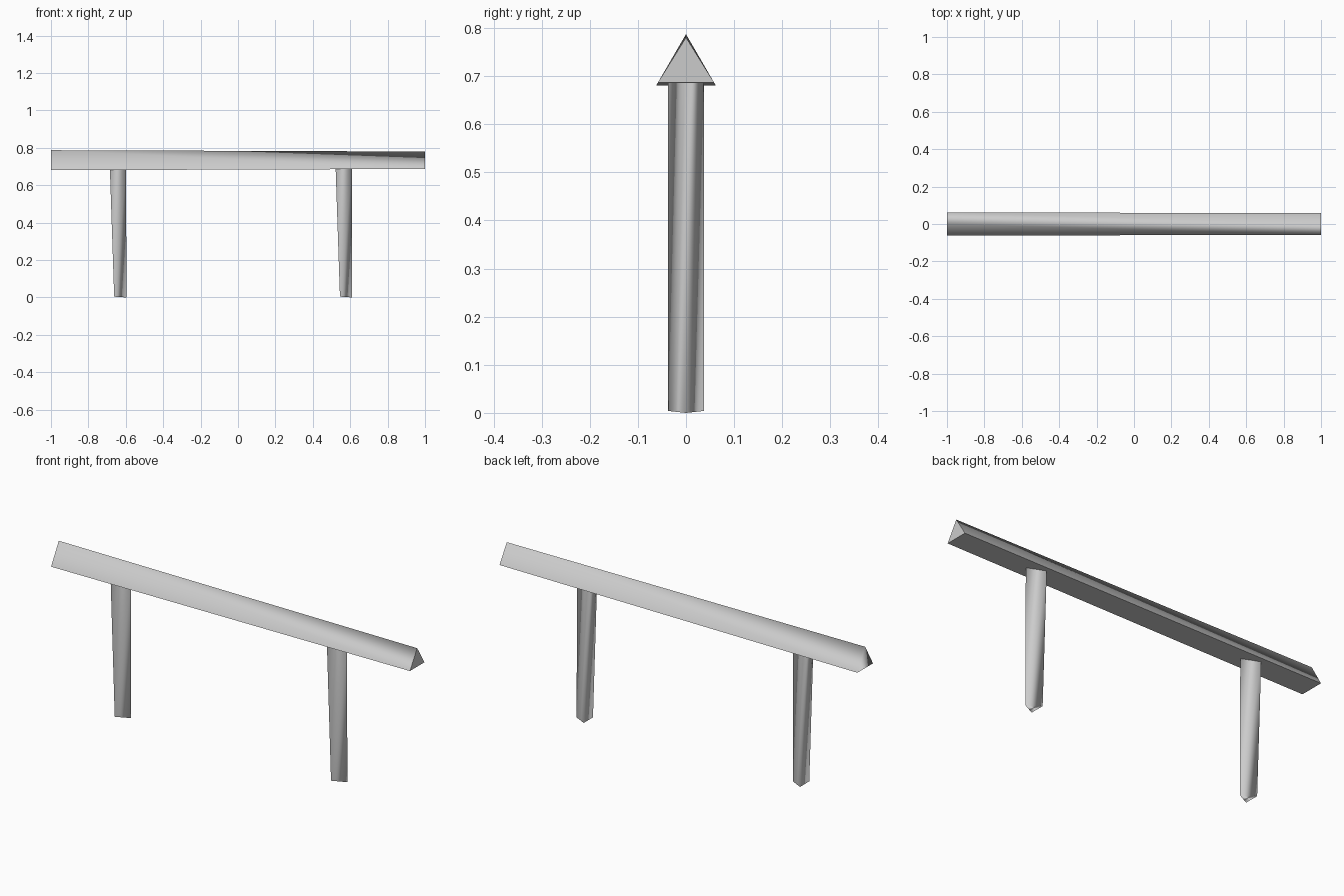
import bpy
import bmesh

cube = bpy.data.objects.get("Cube")
if cube:
    bpy.data.objects.remove(cube, do_unlink=True)

# One plain grey for everything
grey = bpy.data.materials.new("plain_grey")
grey.use_nodes = True
colour = (0.6, 0.6, 0.6, 1)
grey.diffuse_color = colour
grey.node_tree.nodes["Principled BSDF"].inputs["Base Color"].default_value = colour


def prism(name, start, end, sharp_base=False, sharp_end=False):
    """Three-sided prism; each ring is (ridge, front corner, back corner)."""
    bm = bmesh.new()
    ridge_a, front_a, back_a = [bm.verts.new(p) for p in start]
    ridge_b, front_b, back_b = [bm.verts.new(p) for p in end]
    # Two sloping sides, split along chosen diagonals
    bm.faces.new((ridge_a, front_a, front_b))
    bm.faces.new((ridge_a, front_b, ridge_b))
    bm.faces.new((ridge_b, back_b, back_a))
    bm.faces.new((ridge_b, back_a, ridge_a))
    # Base side and two end caps
    base = [bm.faces.new((front_a, back_a, back_b)),
            bm.faces.new((front_a, back_b, front_b))]
    bm.faces.new((ridge_a, back_a, front_a))
    cap = bm.faces.new((ridge_b, front_b, back_b))
    bmesh.ops.recalc_face_normals(bm, faces=bm.faces[:])
    for face in bm.faces:
        face.smooth = True
    for face in (base if sharp_base else []) + ([cap] if sharp_end else []):
        for edge in face.edges:
            if not all(f in base for f in edge.link_faces):
                edge.smooth = False

    mesh = bpy.data.meshes.new(name)
    bm.to_mesh(mesh)
    bm.free()
    mesh.materials.append(grey)
    obj = bpy.data.objects.new(name, mesh)
    bpy.context.collection.objects.link(obj)
    # Soft shading across the ridge, following the larger faces
    soft = obj.modifiers.new("soft_ridge", "WEIGHTED_NORMAL")
    soft.mode = "FACE_AREA"
    soft.keep_sharp = True
    return obj


def beam_ring(x, half_width, bottom, top):
    return [(x, 0, top), (x, -half_width, bottom), (x, half_width, bottom)]


def leg_ring(ridge_x, ridge_z, base_x, base_z, half_width=0.037):
    return [(ridge_x, 0, ridge_z), (base_x, -half_width, base_z),
            (base_x, half_width, base_z)]


# Rail: long triangular beam, slightly slimmer towards one end
prism("rail", beam_ring(-1, 0.062, 0.68, 0.787), beam_ring(1, 0.058, 0.687, 0.78),
      sharp_base=True, sharp_end=True)

# Legs: tapered triangular posts with the ridge turned along the rail
for name, x in (("right_leg", -0.598), ("left_leg", 0.609)):
    prism(name, leg_ring(x, 0.688, x - 0.087, 0.688),
          leg_ring(x + 0.001, 0, x - 0.064, 0.004))
